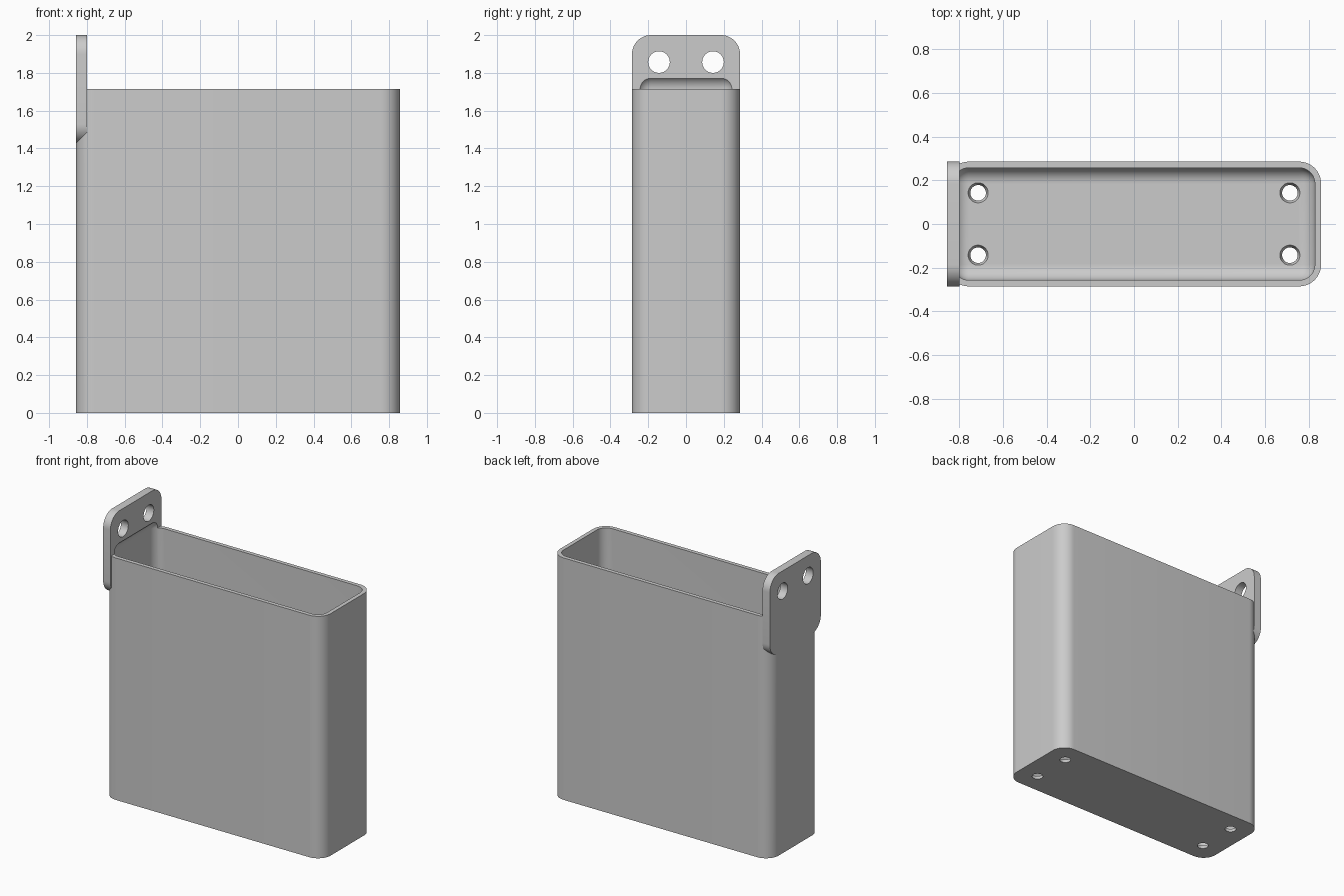
import bpy, bmesh, math
from mathutils import Matrix, Vector

cube = bpy.data.objects.get("Cube")
if cube:
    bpy.data.objects.remove(cube, do_unlink=True)

U = 2 / 70               # one model unit out of 70 along the height
OUTER_R, INNER_R = 3.5 * U, 2.5 * U
SEGS = 12

grey = bpy.data.materials.new("plain grey")
grey.use_nodes = True
grey.diffuse_color = (0.6, 0.6, 0.6, 1)
grey.node_tree.nodes["Principled BSDF"].inputs["Base Color"].default_value = (0.6, 0.6, 0.6, 1)


def make_object(name, bm):
    mesh = bpy.data.meshes.new(name)
    bm.to_mesh(mesh)
    bm.free()
    mesh.materials.append(grey)
    obj = bpy.data.objects.new(name, mesh)
    bpy.context.collection.objects.link(obj)
    return obj


def rounded_box(name, low, high, radius, axis=None):
    """Box with rounded edges: those along one axis, or all of them."""
    low, high = Vector(low) * U, Vector(high) * U
    bm = bmesh.new()
    bmesh.ops.create_cube(bm, size=1, matrix=Matrix.Translation((low + high) / 2)
                          @ Matrix.Diagonal((*(high - low), 1)))
    edges = [e for e in bm.edges if axis is None
             or abs((e.verts[0].co - e.verts[1].co)[axis]) > 1e-5]
    bmesh.ops.bevel(bm, geom=edges, offset=radius, segments=SEGS,
                    profile=0.5, affect='EDGES')
    return make_object(name, bm)


def drill(name, centre, r1, r2, depth, turn=Matrix()):
    bm = bmesh.new()
    bmesh.ops.create_cone(bm, cap_ends=True, segments=40, radius1=r1 * U, radius2=r2 * U,
                          depth=depth * U, matrix=Matrix.Translation(Vector(centre) * U) @ turn)
    return make_object(name, bm)


def combine(target, tool, operation):
    mod = target.modifiers.new(operation.lower(), 'BOOLEAN')
    mod.operation, mod.object, mod.solver = operation, tool, 'EXACT'
    bpy.context.view_layer.objects.active = target
    bpy.ops.object.modifier_apply(modifier=mod.name)
    bpy.data.objects.remove(tool, do_unlink=True)


# Upright bin with rounded vertical corners, and the mounting plate on its right end
holder = rounded_box("wall_holder", (-30, -10, 0), (30, 10, 60), OUTER_R, axis=2)
plate = rounded_box("mounting_plate", (-30, -10, 50), (-28, 10, 70), OUTER_R, axis=0)
combine(holder, plate, 'UNION')

# Cavity with rounded floor edges, running up into a shallow recess in the plate
cavity = rounded_box("cavity_cutter", (-29, -9, 1), (29, 9, 62.5), INNER_R)
combine(holder, cavity, 'DIFFERENCE')

# Screw holes through the plate, tapered drain holes through the floor
across = Matrix.Rotation(math.pi / 2, 4, 'Y')
for y in (-5, 5):
    combine(holder, drill("screw_cutter", (-29, y, 65), 2, 2, 6, across), 'DIFFERENCE')
    for x in (-25, 25):
        combine(holder, drill("drain_cutter", (x, y, 0.5), 1.07, 1.79, 2), 'DIFFERENCE')

# Smooth rounds, crisp edges
bpy.ops.object.select_all(action='DESELECT')
holder.select_set(True)
bpy.context.view_layer.objects.active = holder
bpy.ops.object.shade_smooth_by_angle(angle=math.radians(30))
